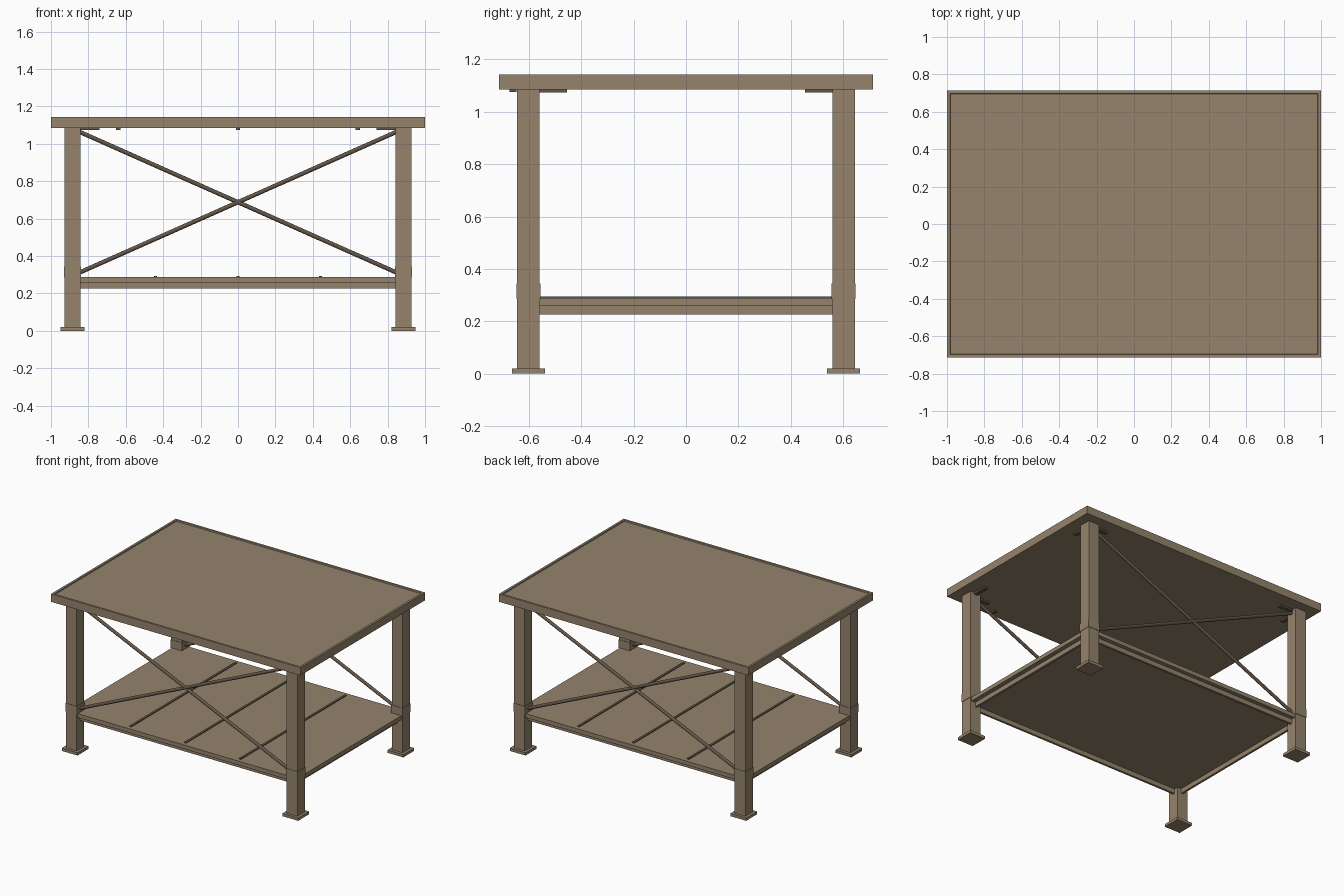
import bpy, bmesh
from math import atan2, hypot, pi

if "Cube" in bpy.data.objects:
    bpy.data.objects.remove(bpy.data.objects["Cube"])


def material(name, rgb):
    m = bpy.data.materials.new(name)
    m.diffuse_color = (*rgb, 1)
    m.use_nodes = True
    m.node_tree.nodes["Principled BSDF"].inputs["Base Color"].default_value = m.diffuse_color
    return m


WOOD = material("warm taupe", (0.30, 0.23, 0.15))
DARK = material("dark brown", (0.13, 0.095, 0.068))


def box(name, x, y, z, mat=WOOD):
    """Box from (min, max) ranges on each axis."""
    bm = bmesh.new()
    bmesh.ops.create_cube(bm, size=1)
    for v in bm.verts:
        for i, (a, b) in enumerate((x, y, z)):
            v.co[i] = (a + b) / 2 + v.co[i] * (b - a)
    me = bpy.data.meshes.new(name)
    bm.to_mesh(me)
    bm.free()
    ob = bpy.data.objects.new(name, me)
    me.materials.append(mat)
    bpy.context.collection.objects.link(ob)
    return ob


def around(c, h):
    return (c - h, c + h)


# Table top with a narrow raised rim
top = box("table_top", (-1, 1), (-0.714, 0.714), (1.086, 1.143))
bm = bmesh.new()
bm.from_mesh(top.data)
bm.normal_update()
face = [f for f in bm.faces if f.normal.z > 0.9]
bmesh.ops.inset_region(bm, faces=face, thickness=0.022)
bmesh.ops.inset_region(bm, faces=face, thickness=0.003, depth=-0.008)
bm.to_mesh(top.data)
bm.free()

LX, LY = 0.885, 0.602
for sx in (-1, 1):
    for sy in (-1, 1):
        x, y = sx * LX, sy * LY
        # Leg, foot plate and sleeve at shelf height
        box("leg", around(x, 0.043), around(y, 0.043), (0.01, 1.086))
        box("foot", around(x, 0.063), around(y, 0.063), (0, 0.02))
        box("leg_sleeve", around(x, 0.046), around(y, 0.046), (0.285, 0.345))
        # Flat brackets running inward under the top
        box("bracket_long", sorted((x, sx * 0.74)), around(y, 0.014),
            (1.074, 1.086), DARK)
        box("bracket_short", around(x, 0.014), sorted((y, sy * 0.455)),
            (1.074, 1.086), DARK)

# Shelf plate with a hanging flange on each side
box("shelf", (-0.92, 0.92), (-0.635, 0.635), (0.259, 0.288))
for s in (-1, 1):
    box("shelf_flange_long", (-0.885, 0.885), around(s * 0.597, 0.008), (0.226, 0.26))
    box("shelf_flange_short", around(s * 0.88, 0.008), (-0.6, 0.6), (0.226, 0.26))

# Raised strips across the shelf and small catches under the front edge
for x in (-0.44, 0, 0.44):
    box("shelf_strip", around(x, 0.008), (-0.605, 0.605), (0.285, 0.294), DARK)
for x in (-0.64, 0, 0.64):
    box("front_catch", around(x, 0.011), (-0.675, -0.648), (1.075, 1.087), DARK)

# Crossed round rods at the front and back
dx, dz = 1.75, 0.777
for sy in (-1, 1):
    for s in (-1, 1):
        bpy.ops.mesh.primitive_cylinder_add(
            vertices=12, radius=0.0115, depth=hypot(dx, dz),
            location=(0, sy * LY, 0.688),
            rotation=(0, s * atan2(dx, dz), 0))
        rod = bpy.context.object
        rod.name = "cross_rod"
        rod.data.materials.append(DARK)
        bpy.ops.object.shade_smooth_by_angle(angle=pi / 5)
